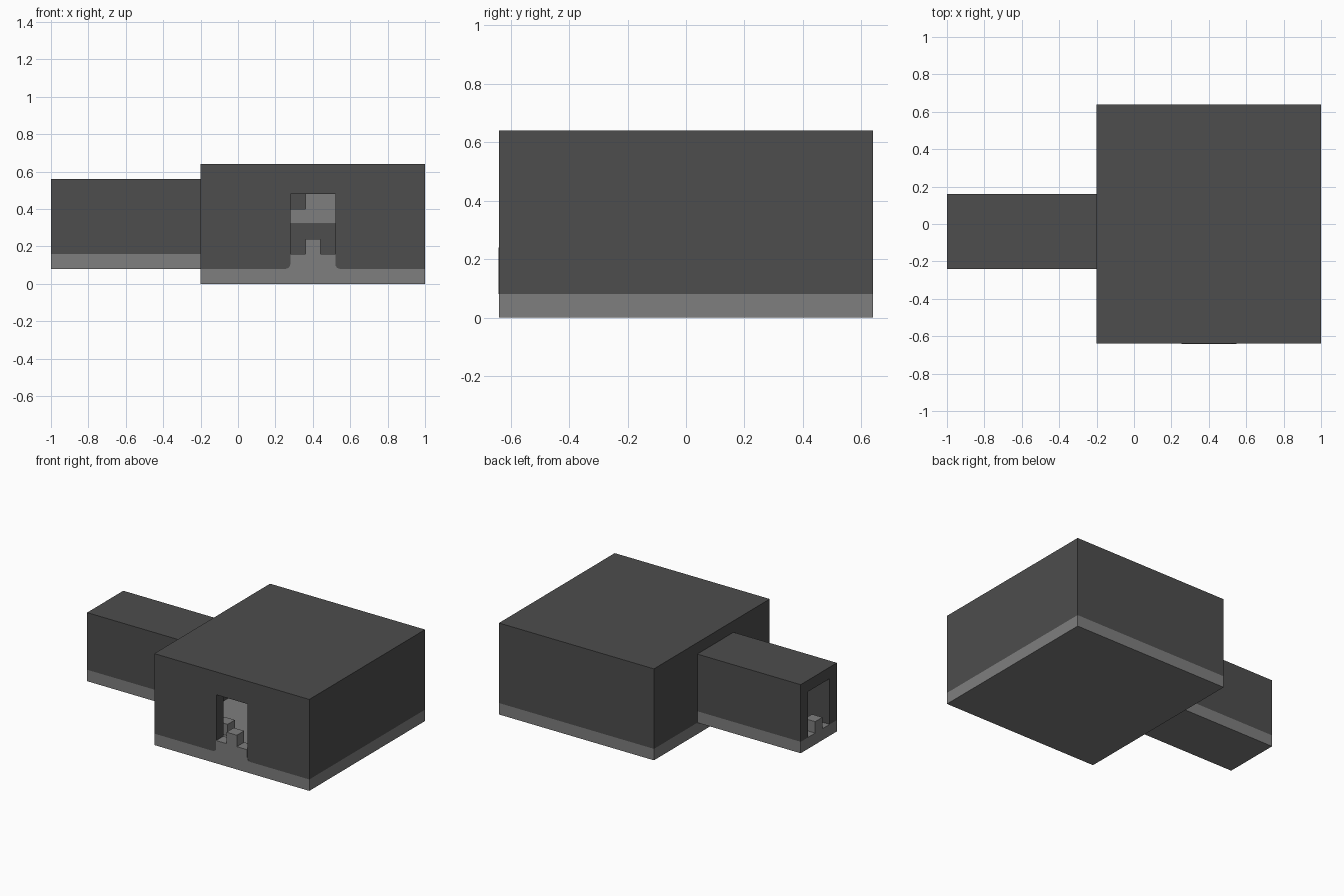
import bpy, bmesh, math

cube = bpy.data.objects.get("Cube")
if cube:
    bpy.data.objects.remove(cube, do_unlink=True)


def material(name, value):
    m = bpy.data.materials.new(name)
    m.use_nodes = True
    colour = (value, value, value, 1)
    m.diffuse_color = colour
    m.node_tree.nodes["Principled BSDF"].inputs["Base Color"].default_value = colour
    return m


dark = material("dark grey", 0.075)
light = material("light grey", 0.21)


def finish(name, bm, mat):
    bmesh.ops.recalc_face_normals(bm, faces=bm.faces)
    mesh = bpy.data.meshes.new(name)
    bm.to_mesh(mesh)
    bm.free()
    mesh.materials.append(mat)
    ob = bpy.data.objects.new(name, mesh)
    bpy.context.collection.objects.link(ob)
    return ob


def box(name, x, y, z, mat):
    """Box from (low, high) ranges on each axis."""
    bm = bmesh.new()
    bmesh.ops.create_cube(bm, size=1)
    for v in bm.verts:
        v.co = [r[0] if c < 0 else r[1] for r, c in zip((x, y, z), v.co)]
    return finish(name, bm, mat)


def prism(name, outline, y, mat):
    """Outline in x and z, extruded along y."""
    bm = bmesh.new()
    face = bm.faces.new([bm.verts.new((px, y[0], pz)) for px, pz in outline])
    out = bmesh.ops.extrude_face_region(bm, geom=[face])
    for v in out["geom"]:
        if isinstance(v, bmesh.types.BMVert):
            v.co.y = y[1]
    return finish(name, bm, mat)


def cut(ob, x, y, z):
    cutter = box("cutter", x, y, z, dark)
    cutter.hide_render = True
    mod = ob.modifiers.new("opening", 'BOOLEAN')
    mod.operation = 'DIFFERENCE'
    mod.solver = 'EXACT'
    mod.object = cutter
    bpy.context.view_layer.objects.active = ob
    bpy.ops.object.modifier_apply(modifier=mod.name)
    bpy.data.objects.remove(cutter, do_unlink=True)


# Hall: floor slab and hollow shell with a front door and a side passage
box("hall_floor", (-0.2, 1), (-0.64, 0.64), (0, 0.08), light)
hall = box("hall_walls", (-0.2, 1), (-0.64, 0.64), (0.08, 0.64), dark)
cut(hall, (-0.12, 0.92), (-0.56, 0.56), (0, 0.56))
cut(hall, (0.28, 0.52), (-0.7, -0.5), (0, 0.48))
cut(hall, (-0.3, -0.1), (-0.16, 0.08), (0.16, 0.48))

# Door sill, flared where it meets the floor, and its centre post
r = 0.027
flare = [(0.28 - r + r * math.sin(a), 0.08 + r - r * math.cos(a))
         for a in (i * math.pi / 8 for i in range(5))]
left_side = flare + [(0.28, 0.16)]
right_side = [(0.8 - px, pz) for px, pz in reversed(left_side)]
prism("door_sill", left_side + right_side, (-0.641, -0.56), light)
box("door_post", (0.36, 0.44), (-0.641, -0.56), (0.16, 0.24), light)

# Corridor: floor, hollow shell open at both ends, centre post
box("corridor_floor", (-1, -0.2), (-0.24, 0.16), (0.08, 0.16), light)
corridor = box("corridor_walls", (-1, -0.2), (-0.24, 0.16), (0.16, 0.56), dark)
cut(corridor, (-1.1, -0.1), (-0.16, 0.08), (0.1, 0.48))
box("corridor_post", (-1, -0.92), (-0.08, 0), (0.16, 0.24), light)

# Stepped ledge on the rear wall and a low block inside
box("rear_ledge", (0.2, 0.92), (0.48, 0.56), (0.32, 0.4), light)
box("rear_ledge_step", (0.36, 0.92), (0.48, 0.56), (0.4, 0.48), light)
box("inner_block", (0.12, 0.2), (-0.4, -0.32), (0.08, 0.16), light)
